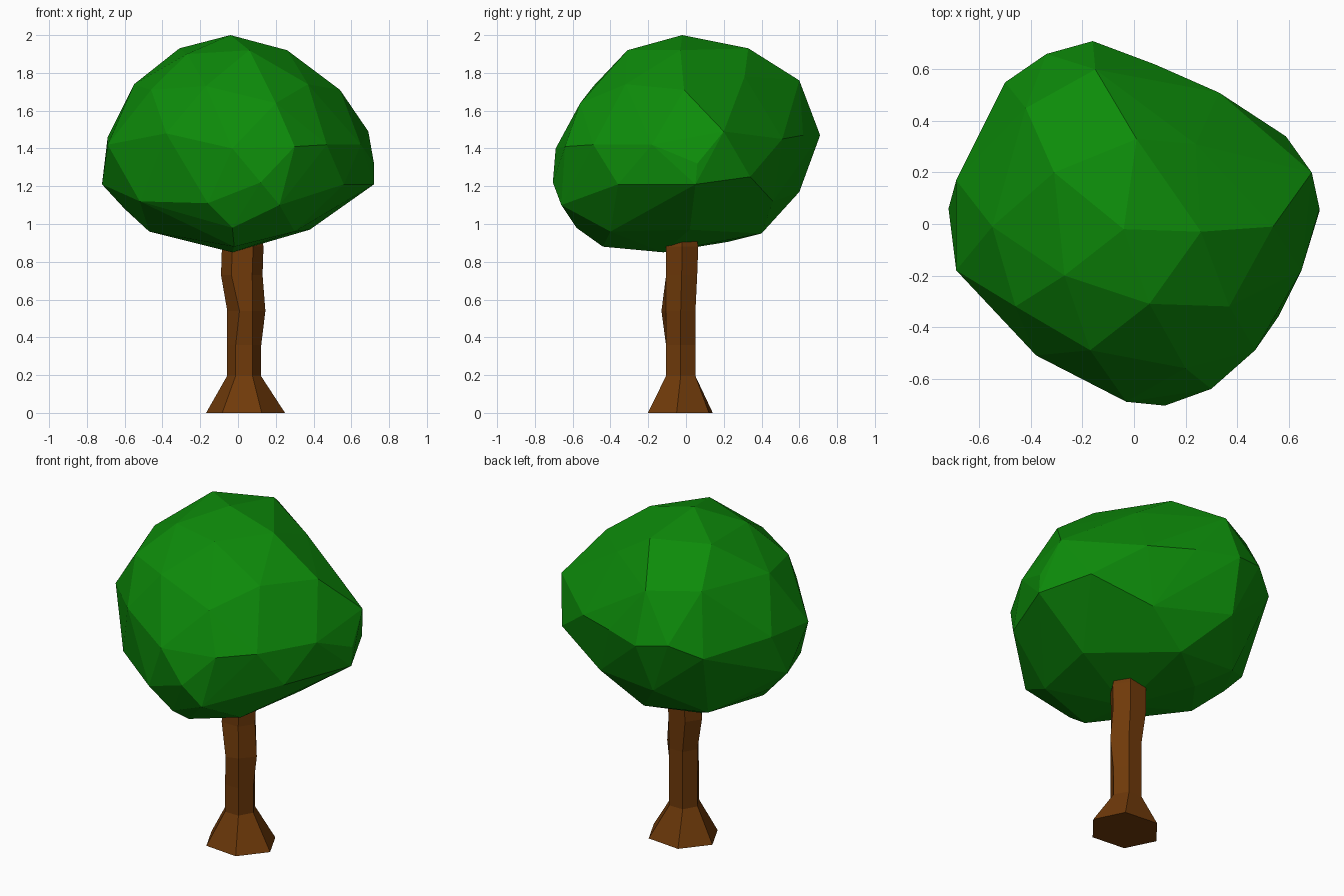
import bpy, bmesh, math


def finish(bm, name, color):
    bmesh.ops.recalc_face_normals(bm, faces=bm.faces)
    mesh = bpy.data.meshes.new(name)
    bm.to_mesh(mesh)
    bm.free()
    obj = bpy.data.objects.new(name, mesh)
    bpy.context.collection.objects.link(obj)
    mat = bpy.data.materials.new(name + "_color")
    mat.diffuse_color = (*color, 1)
    mesh.materials.append(mat)
    return obj


# Trunk: six-sided loft with flared root (z, centre x, centre y, radius x, radius y, twist)
rings = [
    (0.00, 0.04, -0.03, 0.21, 0.188, -6),
    (0.195, 0.032, -0.028, 0.09, 0.09, 0),
    (0.36, 0.033, -0.028, 0.09, 0.09, 0),
    (0.54, 0.033, -0.028, 0.09, 0.09, 0),
    (0.73, 0.02, -0.023, 0.11, 0.095, 0),
    (0.88, 0.025, -0.02, 0.11, 0.098, 0),
    (0.96, 0.025, -0.02, 0.09, 0.08, 0),
]
bm = bmesh.new()
loops = []
for z, cx, cy, rx, ry, twist in rings:
    angles = [math.radians(60 * k + twist) for k in range(6)]
    loops.append([bm.verts.new((cx + rx * math.cos(a), cy + ry * math.sin(a), z))
                  for a in angles])
# Knots half way up
loops[3][0].co.x += 0.022
loops[3][4].co.x += 0.02
loops[3][4].co.y -= 0.024
for low, high in zip(loops, loops[1:]):
    for k in range(6):
        n = (k + 1) % 6
        bm.faces.new((low[k], low[n], high[n], high[k]))
bm.faces.new(loops[0][::-1])
bm.faces.new(loops[-1])
finish(bm, "trunk", (0.16, 0.042, 0.003))

# Canopy: irregular faceted blob, hull of a few corner points
corners = [
    # crown
    (-.04, -.02, 2.0), (.26, -.03, 1.92), (.06, -.31, 1.92),
    (-.27, -.20, 1.90), (-.31, .20, 1.93), (.01, .33, 1.93),
    # shoulder
    (.54, -.01, 1.71), (.37, -.32, 1.74), (-.17, -.49, 1.73),
    (-.46, -.32, 1.71), (-.55, -.01, 1.74), (-.42, .45, 1.77),
    (-.15, .60, 1.76), (.24, .31, 1.78), (.20, -.56, 1.64),
    # widest band
    (.69, .20, 1.49), (.72, .06, 1.32), (.72, .05, 1.21),
    (.65, -.18, 1.42), (.56, -.36, 1.21), (.47, -.49, 1.42),
    (.30, -.64, 1.41), (.12, -.705, 1.22), (-.03, -.69, 1.40),
    (-.38, -.51, 1.48), (-.69, -.18, 1.42), (-.72, .06, 1.21),
    (-.69, .17, 1.46), (-.50, .55, 1.42), (-.34, .66, 1.50),
    (-.16, .71, 1.47), (.08, .62, 1.47), (.33, .51, 1.45), (.59, .34, 1.25),
    # underside
    (.22, -.66, 1.10), (-.16, -.62, 1.11), (-.52, -.35, 1.12),
    (-.60, .05, 1.08), (-.20, .60, 1.17), (.25, .46, 1.12),
    (-.02, -.44, .88), (-.03, -.58, .98), (.30, -.40, .96), (-.47, -.07, .96),
    (.38, .02, .97), (0, .40, .95), (-.40, .36, 1.0),
    (-.25, .22, .905), (-.03, -.12, .85),
]
bm = bmesh.new()
for p in corners:
    bm.verts.new(p)
bmesh.ops.convex_hull(bm, input=bm.verts[:])
bmesh.ops.delete(bm, geom=[v for v in bm.verts if not v.link_faces], context='VERTS')
finish(bm, "canopy", (0.004, 0.26, 0.003))
